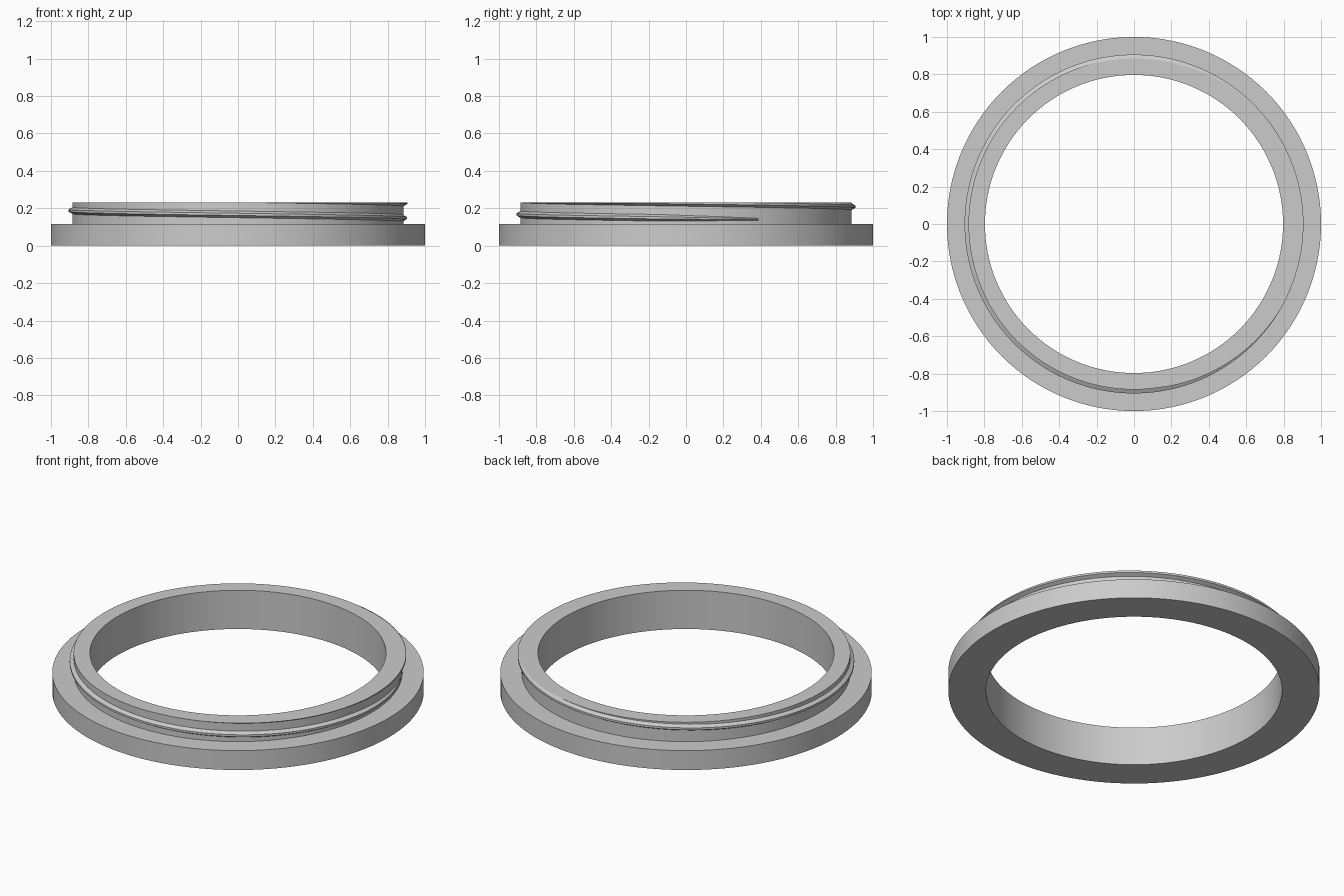
import bpy, bmesh, math

cube = bpy.data.objects.get("Cube")
if cube:
    bpy.data.objects.remove(cube, do_unlink=True)

SEGMENTS = 128
BORE, COLLAR, FLANGE = 0.797, 0.885, 1.0
FLANGE_TOP, TOP = 0.115, 0.23

grey = bpy.data.materials.new("plain grey")
grey.use_nodes = True
colour = (0.6, 0.6, 0.6, 1)
grey.diffuse_color = colour
grey.node_tree.nodes["Principled BSDF"].inputs["Base Color"].default_value = colour


def sweep(name, sections, closed):
    """Skin (angle, profile) sections into a ring or a capped strip."""
    bm = bmesh.new()
    rings = [[bm.verts.new((r * math.cos(a), r * math.sin(a), z)) for r, z in profile]
             for a, profile in sections]
    pairs = list(zip(rings, rings[1:]))
    if closed:
        pairs.append((rings[-1], rings[0]))
    else:
        bm.faces.new(rings[0])
        bm.faces.new(rings[-1])
    n = len(rings[0])
    for p, q in pairs:
        for i in range(n):
            j = (i + 1) % n
            bm.faces.new((p[i], p[j], q[j], q[i]))
    # Collapse the points that meet where the thread is cut by the rim
    bmesh.ops.remove_doubles(bm, verts=bm.verts, dist=1e-5)
    bmesh.ops.recalc_face_normals(bm, faces=bm.faces)
    mesh = bpy.data.meshes.new(name)
    bm.to_mesh(mesh)
    bm.free()
    mesh.materials.append(grey)
    obj = bpy.data.objects.new(name, mesh)
    bpy.context.collection.objects.link(obj)
    bpy.context.view_layer.objects.active = obj
    for other in bpy.context.selected_objects:
        other.select_set(False)
    obj.select_set(True)
    bpy.ops.object.shade_smooth_by_angle(angle=math.radians(25))
    return obj


# Stepped ring: wide flange below, narrow collar above
step = [(BORE, 0), (FLANGE, 0), (FLANGE, FLANGE_TOP),
        (COLLAR, FLANGE_TOP), (COLLAR, TOP), (BORE, TOP)]
sweep("flanged_ring", [(math.tau * i / SEGMENTS, step) for i in range(SEGMENTS)], True)

# Helical thread: climbs clockwise and is cut flat by the rim
START, END, PITCH = 26, -440, 0.082
HALF, CREST, DEPTH = 0.019, 0.006, 0.021
ROOT = COLLAR - 0.002


def thread_profile(degrees):
    centre = 0.147 - PITCH * degrees / 360
    fade = min(1, 0.4 + (START - degrees) / 60)
    half, depth = HALF * fade, (DEPTH + 0.002) * min(1, 0.2 + (START - degrees) / 40)
    points = [(ROOT - 0.01, centre - half)]
    for offset in (-half, -CREST * fade, CREST * fade, half):
        z = min(centre + offset, TOP)
        rise = (half - abs(z - centre)) / (half - CREST * fade)
        points.append((ROOT + depth * max(0, min(1, rise)), z))
    points.append((ROOT - 0.01, min(centre + half, TOP)))
    return points


turns = [START + (END - START) * i / 180 for i in range(181)]
sweep("screw_thread", [(math.radians(d), thread_profile(d)) for d in turns], False)
